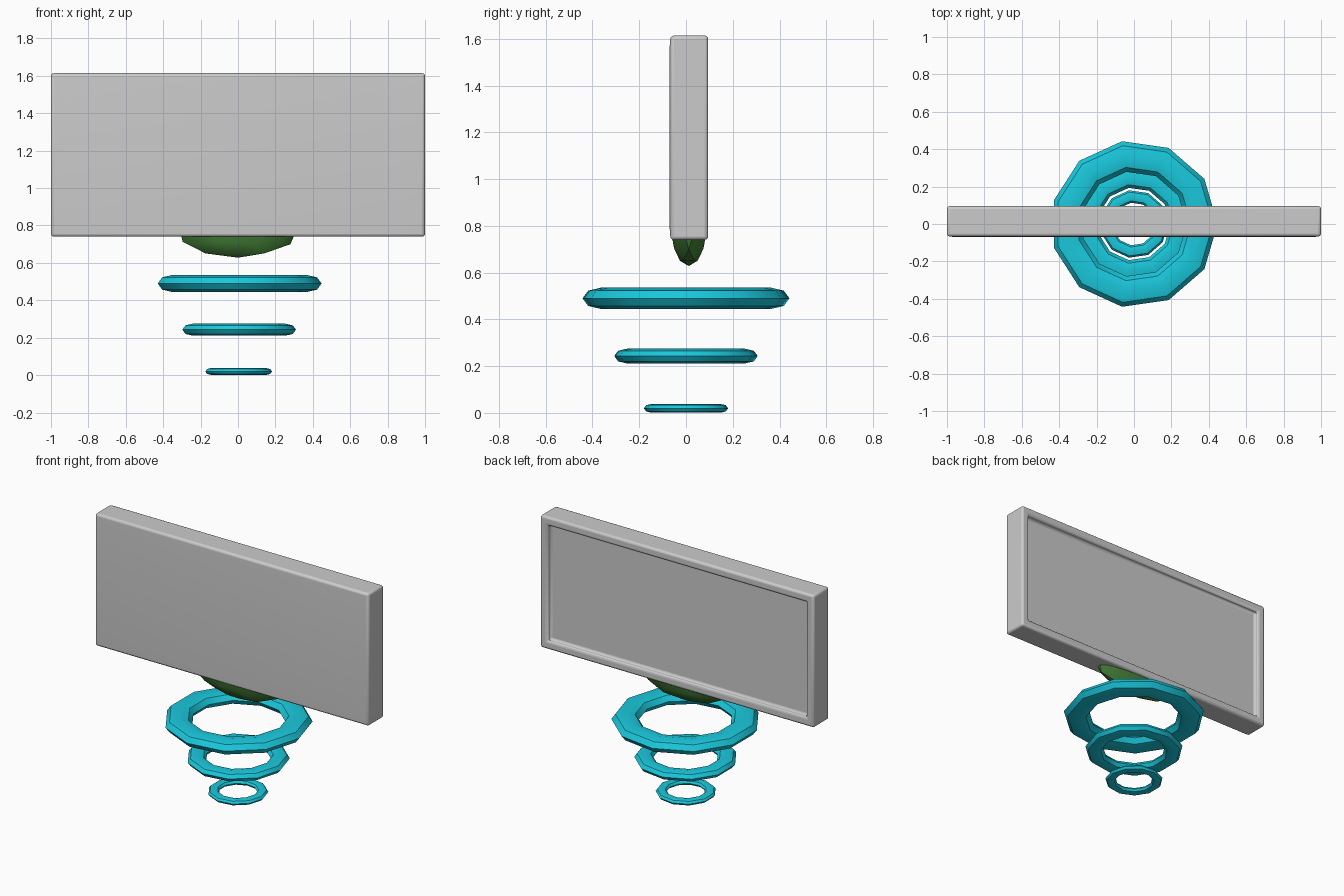
import bpy, bmesh, math
from mathutils import Vector

if "Cube" in bpy.data.objects:
    bpy.data.objects.remove(bpy.data.objects["Cube"])


def material(name, rgb):
    m = bpy.data.materials.new(name)
    m.diffuse_color = (*rgb, 1)
    m.use_nodes = True
    m.node_tree.nodes["Principled BSDF"].inputs["Base Color"].default_value = m.diffuse_color
    return m


def add_object(name, bm, mat=None):
    mesh = bpy.data.meshes.new(name)
    bm.to_mesh(mesh)
    bm.free()
    ob = bpy.data.objects.new(name, mesh)
    bpy.context.collection.objects.link(ob)
    if mat:
        mesh.materials.append(mat)
    return ob


def smooth(ob, degrees):
    bpy.ops.object.select_all(action='DESELECT')
    bpy.context.view_layer.objects.active = ob
    ob.select_set(True)
    bpy.ops.object.shade_smooth_by_angle(angle=math.radians(degrees))


cyan = material("cyan", (0.01, 0.58, 0.72))
green = material("dark_green", (0.06, 0.22, 0.04))

# Sign panel: slightly raised front, recessed back with a frame
bm = bmesh.new()
bmesh.ops.create_cube(bm, size=1)
for v in bm.verts:
    v.co = Vector((v.co.x * 2, 0.0145 + v.co.y * 0.161, 1.177 + v.co.z * 0.874))
bm.normal_update()
front = [f for f in bm.faces if f.normal.y < -0.9]
back = [f for f in bm.faces if f.normal.y > 0.9]
bmesh.ops.inset_region(bm, faces=front, thickness=0.07, depth=0.004)
bmesh.ops.inset_region(bm, faces=back, thickness=0.08)
hole = bmesh.ops.extrude_face_region(bm, geom=back)
bmesh.ops.delete(bm, geom=back, context='FACES_ONLY')
floor_verts = [g for g in hole["geom"] if isinstance(g, bmesh.types.BMVert)]
bmesh.ops.translate(bm, verts=floor_verts, vec=(0, -0.03, 0))
bmesh.ops.recalc_face_normals(bm, faces=bm.faces)
panel = add_object("sign_panel", bm)
bevel = panel.modifiers.new("bevel", 'BEVEL')
bevel.width = 0.016
bevel.segments = 3
bevel.limit_method = 'ANGLE'
smooth(panel, 35)

# Low-poly bowl under the panel: lower half of a stretched icosphere
bm = bmesh.new()
bmesh.ops.create_icosphere(bm, subdivisions=2, radius=1)
bmesh.ops.bisect_plane(bm, geom=bm.verts[:] + bm.edges[:] + bm.faces[:],
                       plane_co=(0, 0, -0.05), plane_no=(0, 0, 1), clear_outer=True)
bmesh.ops.holes_fill(bm, edges=[e for e in bm.edges if e.is_boundary])
for v in bm.verts:
    v.co = Vector((v.co.x * 0.33, 0.012 + v.co.y * 0.076, 0.78 + v.co.z * 0.152))
bmesh.ops.recalc_face_normals(bm, faces=bm.faces)
bowl = add_object("lower_bowl", bm, green)
smooth(bowl, 30)

# Three flattened low-poly hover rings, shrinking downward
for name, radius, z in (("upper_ring", 0.447, 0.49),
                        ("middle_ring", 0.31, 0.243),
                        ("lower_ring", 0.182, 0.0195)):
    bpy.ops.mesh.primitive_torus_add(major_segments=11, minor_segments=8,
                                     major_radius=radius * 0.815,
                                     minor_radius=radius * 0.185,
                                     location=(0, 0, z))
    ring = bpy.context.object
    ring.name = name
    ring.scale.z = 0.56
    bpy.ops.object.transform_apply(location=False, rotation=False, scale=True)
    ring.data.materials.append(cyan)
    smooth(ring, 30)
